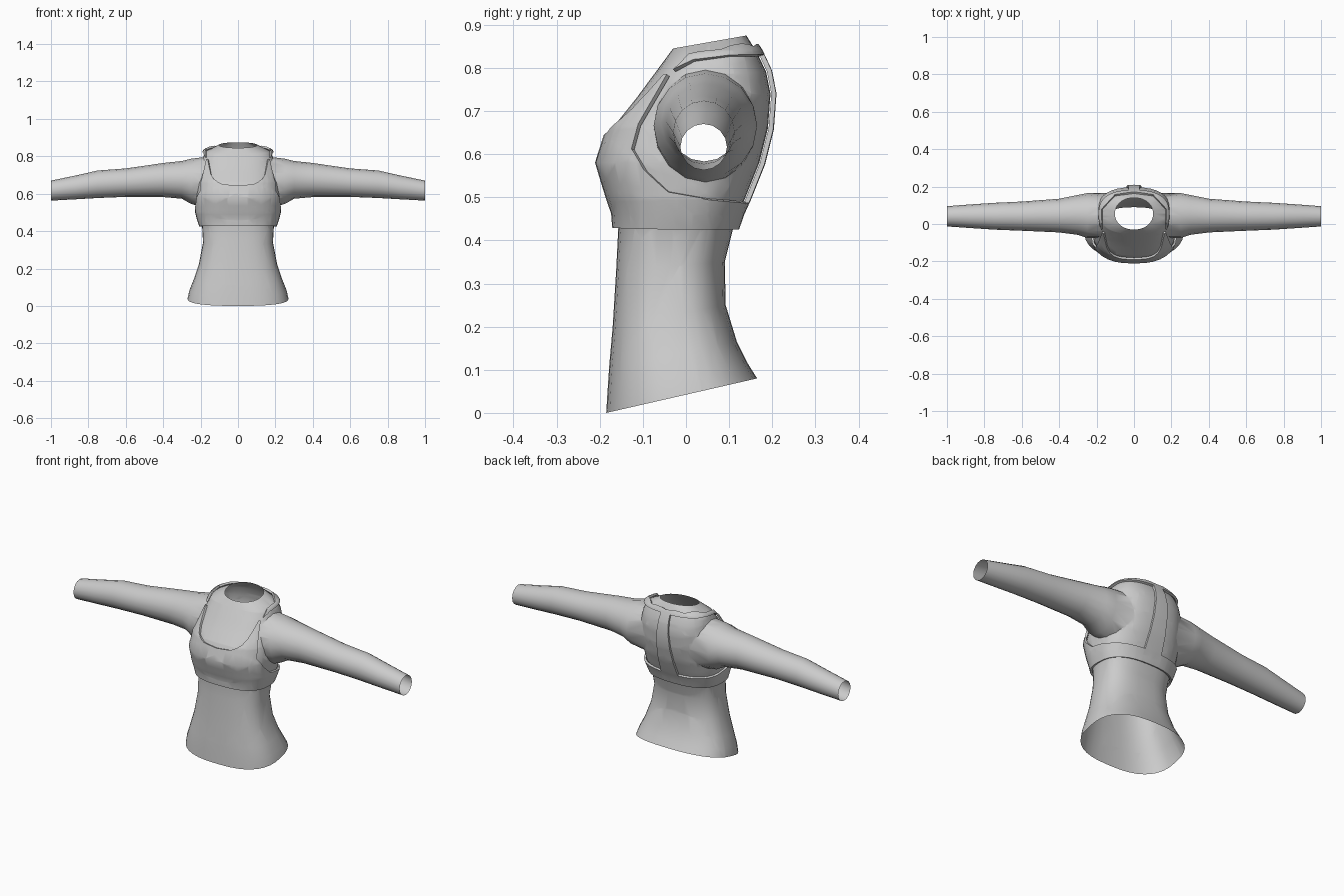
import bpy, bmesh
from math import cos, sin, pi, copysign
from mathutils import Vector

cube = bpy.data.objects.get("Cube")
if cube:
    bpy.data.objects.remove(cube)

fabric = bpy.data.materials.new("grey fabric")
fabric.use_nodes = True
GREY = (0.6, 0.6, 0.6, 1)
fabric.diffuse_color = GREY
fabric.node_tree.nodes["Principled BSDF"].inputs["Base Color"].default_value = GREY

# Torso sections: front z, back z, front y, back y, half width
WAIST = [(0, .08, -.185, .165, .27), (.05, .115, -.182, .143, .26),
         (.11, .165, -.178, .118, .238), (.2, .25, -.17, .092, .209),
         (.33, .35, -.162, .09, .187), (.43, .43, -.157, .11, .192)]
CHEST = [(.43, .43, -.157, .11, .194), (.465, .465, -.16, .122, .206),
         (.5, .5, -.172, .138, .215), (.58, .58, -.197, .17, .223),
         (.66, .66, -.171, .19, .218), (.73, .74, -.115, .196, .203),
         (.78, .79, -.078, .186, .191), (.815, .835, -.052, .165, .175),
         (.845, .875, -.03, .14, .102)]
# Sleeve sections: x, front y, back y, bottom z, top z
SLEEVE = [(.25, -.075, .165, .545, .787), (.3, -.058, .155, .573, .775),
          (.4, -.045, .135, .582, .764), (.6, -.036, .12, .583, .735),
          (.75, -.03, .113, .577, .724), (.87, -.022, .105, .57, .697),
          (1, -.013, .095, .563, .67)]
SIDES = 36


def power(v, n):
    return copysign(abs(v) ** (2 / n), v)


def torso_ring(zf, zb, yf, yb, w):
    n = 2.1 if w < .12 else 2.6
    ring = []
    for i in range(SIDES):
        a = 2 * pi * i / SIDES
        t = (1 + power(sin(a), n)) / 2
        ring.append((w * power(cos(a), n), yf + (yb - yf) * t, zf + (zb - zf) * t))
    return ring


def sleeve_ring(side, x, yf, yb, zb, zt, count=16):
    angles = [2 * pi * i / count for i in range(count)]
    return [(side * x, (yf + yb) / 2 + (yb - yf) / 2 * cos(a),
             (zb + zt) / 2 + (zt - zb) / 2 * sin(a)) for a in angles]


def loft(bm, rings):
    loops = [[bm.verts.new(p) for p in ring] for ring in rings]
    for a, b in zip(loops, loops[1:]):
        for i in range(len(a)):
            j = (i + 1) % len(a)
            bm.faces.new((a[i], a[j], b[j], b[i]))
    return loops


def prism(points, axes):
    """Outward planes of a convex outline lying in the two given axes."""
    u, v = axes
    mid = [sum(p[k] for p in points) / len(points) for k in (0, 1)]
    planes = []
    for p, q in zip(points, points[1:] + points[:1]):
        co, no = Vector((0, 0, 0)), Vector((0, 0, 0))
        co[u], co[v] = p
        no[u], no[v] = q[1] - p[1], p[0] - q[0]
        if no[u] * (mid[0] - p[0]) + no[v] * (mid[1] - p[1]) > 0:
            no.negate()
        planes.append((co, no.normalized()))
    return planes


def carve(bm, planes):
    """Cut along all planes and remove what lies behind every one of them."""
    for co, no in planes:
        geom = bm.verts[:] + bm.edges[:] + bm.faces[:]
        bmesh.ops.bisect_plane(bm, geom=geom, dist=1e-4, plane_co=co, plane_no=no)
    gone = [f for f in bm.faces
            if all((f.calc_center_median() - co).dot(no) < 0 for co, no in planes)]
    bmesh.ops.delete(bm, geom=gone, context='FACES')


def finish(bm, name, thickness=0):
    mesh = bpy.data.meshes.new(name)
    bm.to_mesh(mesh)
    bm.free()
    mesh.materials.append(fabric)
    obj = bpy.data.objects.new(name, mesh)
    bpy.context.collection.objects.link(obj)
    bpy.ops.object.select_all(action='DESELECT')
    obj.select_set(True)
    bpy.context.view_layer.objects.active = obj
    if thickness:
        mod = obj.modifiers.new("thickness", 'SOLIDIFY')
        mod.thickness, mod.offset = thickness, 1
        bpy.ops.object.modifier_apply(modifier=mod.name)
    bpy.ops.object.shade_smooth_by_angle(angle=.75)


# Shirt: torso with open neck and hem, sleeves bridged onto the arm openings
bm = bmesh.new()
loft(bm, [torso_ring(*s) for s in WAIST + CHEST[1:]])
opening = [(p[1], p[2]) for p in sleeve_ring(1, 0, -.075, .165, .535, .795)]
carve(bm, prism(opening, (1, 2)))
for side in (1, -1):
    rim = [e for e in bm.edges if e.is_boundary
           and all(.5 < v.co.z < .81 and .1 < v.co.x * side < .24 for v in e.verts)]
    first = loft(bm, [sleeve_ring(side, *s) for s in SLEEVE])[0]
    cuff = [bm.edges.get((first[i - 1], first[i])) for i in range(len(first))]
    bmesh.ops.bridge_loops(bm, edges=rim + cuff)
bmesh.ops.recalc_face_normals(bm, faces=bm.faces[:])
finish(bm, "shirt")

# Overlaid vest: scooped neck, large armholes and a narrow centre back strap
bm = bmesh.new()
loft(bm, [torso_ring(*s) for s in CHEST])
bm.normal_update()
for v, n in [(v, v.normal.copy()) for v in bm.verts]:
    v.co += n * .003
scoop = [(-.178, .95), (-.168, .84), (-.142, .7), (-.125, .67), (-.08, .647), (0, .64),
         (.08, .647), (.125, .67), (.142, .7), (.168, .84), (.178, .95)]
carve(bm, prism(scoop, (0, 2)) + [(Vector((0, .05, 0)), Vector((0, 1, 0)))])
collar = [(-.168, -.1), (.168, -.1), (.168, .08), (.1, .15), (0, .163), (-.1, .15), (-.168, .08)]
carve(bm, prism(collar, (0, 1)) + [(Vector((0, 0, .78)), Vector((0, 0, -1)))])
armhole = [(-.12, .61), (-.105, .665), (-.035, .785), (.02, .815), (.1, .826), (.3, .828),
           (.3, .488), (.14, .49), (.05, .497), (-.04, .513), (-.09, .56)]
for side in (1, -1):
    strap_edge = (Vector((side * .04, 0, .65)), Vector((-side, 0, -.07)).normalized())
    carve(bm, prism(armhole, (1, 2)) + [strap_edge])
finish(bm, "vest", .011)
